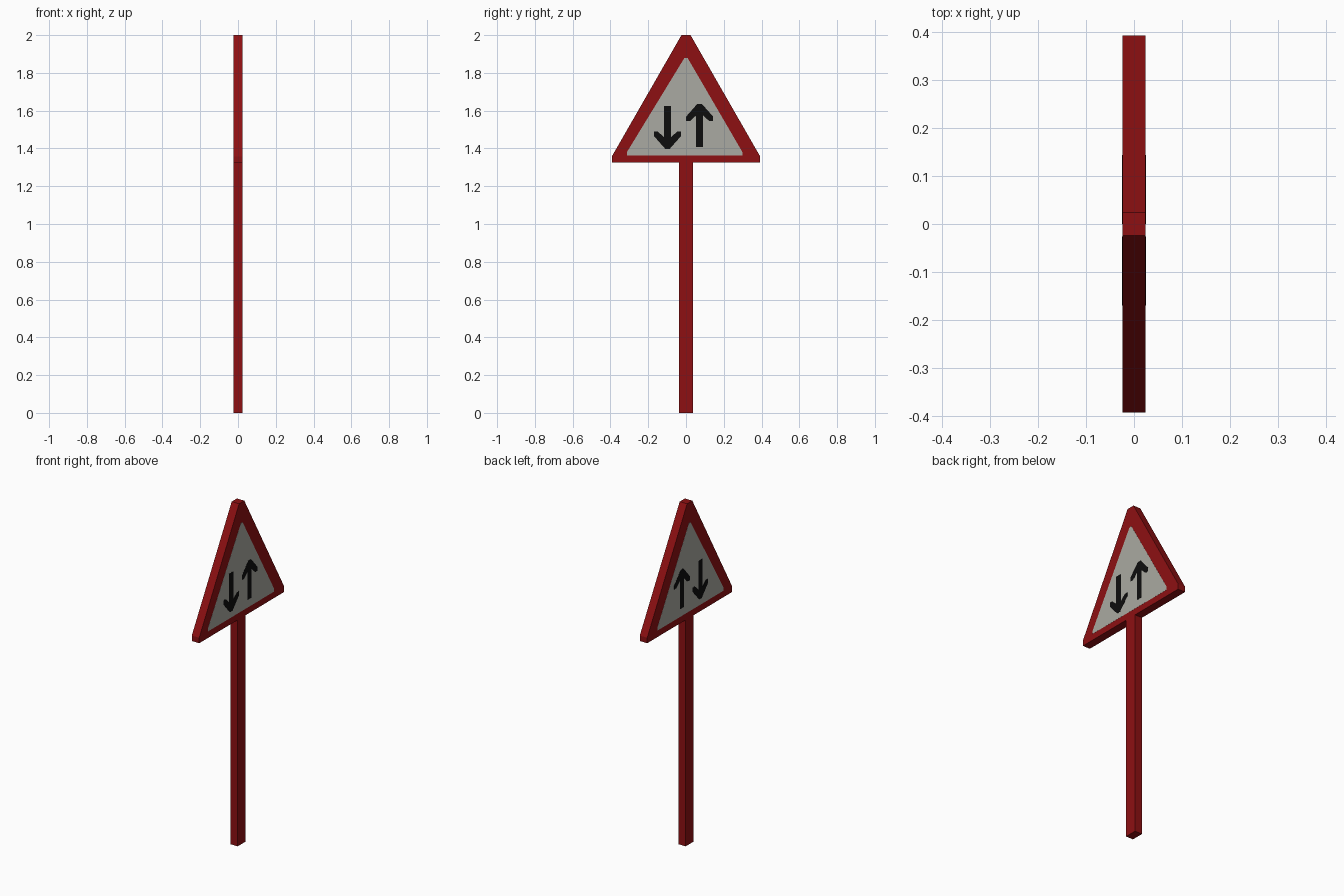
import bpy, bmesh

if "Cube" in bpy.data.objects:
    bpy.data.objects.remove(bpy.data.objects["Cube"])


def material(name, rgb):
    m = bpy.data.materials.new(name)
    m.diffuse_color = (*rgb, 1)
    m.use_nodes = True
    m.node_tree.nodes["Principled BSDF"].inputs["Base Color"].default_value = m.diffuse_color
    return m


RED = material("sign_red", (0.27, 0.005, 0.006))
WHITE = material("panel_off_white", (0.40, 0.40, 0.36))
BLACK = material("arrow_black", (0.004, 0.004, 0.004))
HALF = 0.024  # half thickness of the post and sign


def prism(name, outline, x0, x1, mat, mirror=False):
    """Extrude a (y, z) outline from x0 to x1, optionally repeated on the other side."""
    bm = bmesh.new()
    face = bm.faces.new([bm.verts.new((x0, y, z)) for y, z in outline])
    ext = bmesh.ops.extrude_face_region(bm, geom=[face])
    verts = [g for g in ext["geom"] if isinstance(g, bmesh.types.BMVert)]
    bmesh.ops.translate(bm, verts=verts, vec=(x1 - x0, 0, 0))
    bmesh.ops.recalc_face_normals(bm, faces=bm.faces)
    mesh = bpy.data.meshes.new(name)
    bm.to_mesh(mesh)
    bm.free()
    mesh.materials.append(mat)
    obj = bpy.data.objects.new(name, mesh)
    bpy.context.collection.objects.link(obj)
    if mirror:
        obj.modifiers.new("both_sides", "MIRROR").use_axis[0] = True
    return obj


def arrow(name, y, tip, d):
    """Arrow with swept-back barbs; d = 1 points up, -1 points down."""
    half = [(0.012, 0), (0.072, 0.068), (0.072, 0.092), (0.052, 0.092),
            (0.019, 0.062), (0.019, 0.228)]
    pts = half + [(-a, b) for a, b in reversed(half)]
    prism(name, [(y + a, tip - d * b) for a, b in pts],
          HALF - 0.001, HALF + 0.001, BLACK, mirror=True)


# Square-edged post
prism("post", [(-0.037, 0), (0.037, 0), (0.037, 1.325), (-0.037, 1.325)],
      -HALF, HALF, RED)

# Triangular board with clipped corners
prism("sign_board", [(-0.393, 1.325), (0.393, 1.325), (0.393, 1.357),
                     (0.024, 2.0), (-0.024, 2.0), (-0.393, 1.357)],
      -HALF, HALF, RED)

# Pale panel on both faces
prism("sign_panel", [(-0.312, 1.363), (0.298, 1.363), (0.298, 1.382),
                     (0.008, 1.88), (-0.008, 1.88), (-0.312, 1.382)],
      HALF - 0.001, HALF + 0.0005, WHITE, mirror=True)

# Two-way traffic arrows
arrow("down_arrow", -0.098, 1.398, -1)
arrow("up_arrow", 0.072, 1.636, 1)
